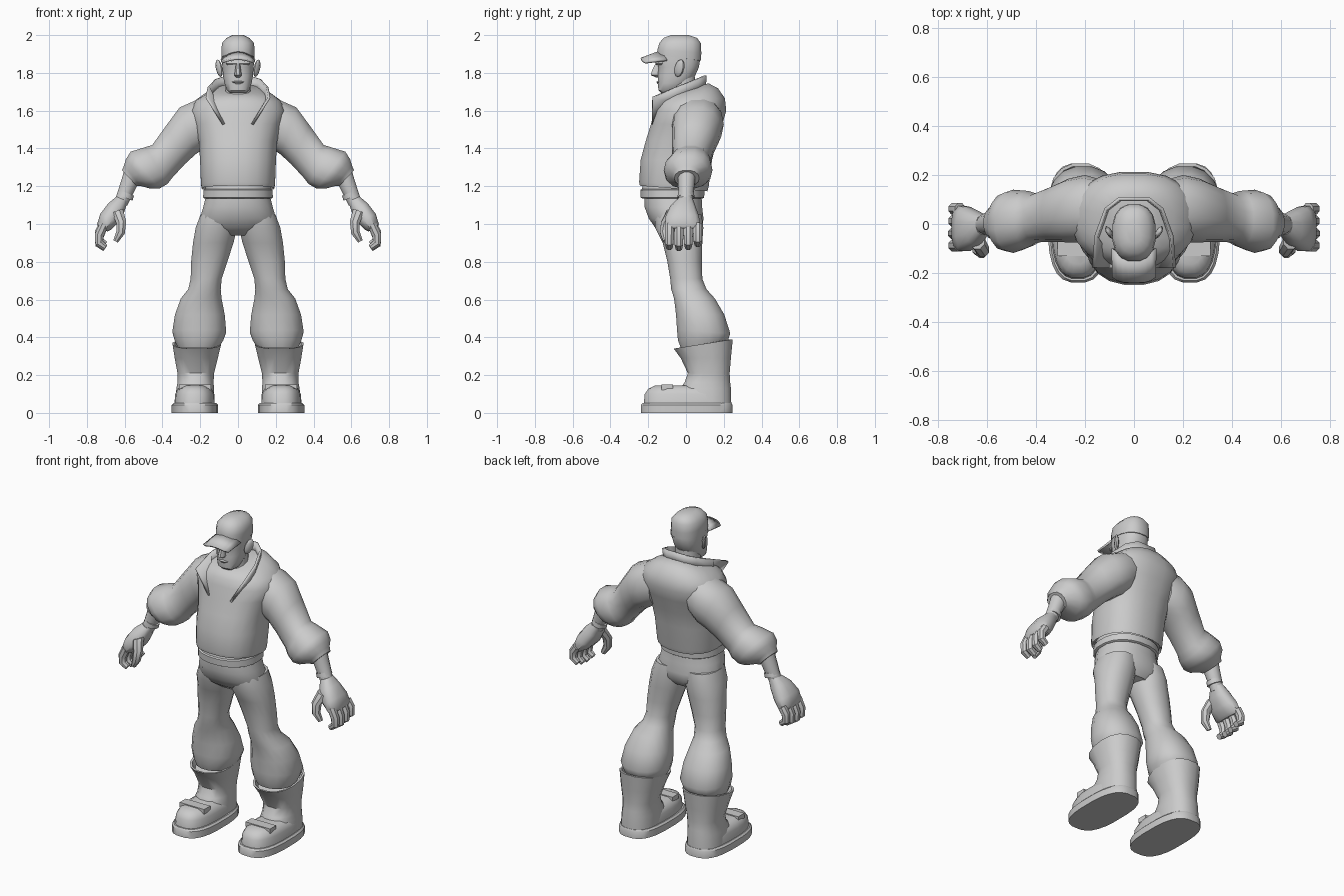
import bpy, bmesh
from math import sin, cos, pi, radians, hypot, copysign
from mathutils import Vector


def finish(name, bm, mirror=False, thick=0):
    bmesh.ops.recalc_face_normals(bm, faces=bm.faces)
    me = bpy.data.meshes.new(name)
    bm.to_mesh(me)
    bm.free()
    ob = bpy.data.objects.new(name, me)
    bpy.context.collection.objects.link(ob)
    if thick:
        s = ob.modifiers.new("Solid", 'SOLIDIFY')
        s.thickness, s.offset = thick, 0
    if mirror:
        ob.modifiers.new("Mirror", 'MIRROR')
    return ob


def V(z, x0, x1, y0, y1, dz=0):
    """Level section; dz raises the back and lowers the front."""
    return (x0, z, x1, z, y0, y1, dz)


def C(z, hx, y0, y1, dz=0):
    return V(z, -hx, hx, y0, y1, dz)


def loft(name, rows, n=16, power=0.9, mirror=False):
    """Skin oval sections, each spanning two points in XZ and a range in Y."""
    bm = bmesh.new()
    rings = []
    for x0, z0, x1, z1, y0, y1, *dz in rows:
        tilt = dz[0] if dz else 0
        ring = []
        for i in range(n):
            a = 2 * pi * (i + 0.5) / n
            c, s = (copysign(abs(f(a)) ** power, f(a)) for f in (cos, sin))
            ring.append(bm.verts.new(((x0 + x1) / 2 + c * (x1 - x0) / 2,
                                      (y0 + y1) / 2 + s * (y1 - y0) / 2,
                                      (z0 + z1) / 2 + c * (z1 - z0) / 2 + s * tilt)))
        rings.append(ring)
    for a, b in zip(rings, rings[1:]):
        for i in range(n):
            j = (i + 1) % n
            bm.faces.new((a[i], a[j], b[j], b[i]))
    bm.faces.new(rings[0])
    bm.faces.new(rings[-1])
    return finish(name, bm, mirror)


def tube(name, path, n=8):
    """Mirrored round tube through (x, y, z, radius) points."""
    rows = []
    for i, (x, y, z, r) in enumerate(path):
        a, b = path[max(i - 1, 0)], path[min(i + 1, len(path) - 1)]
        tx, tz = b[0] - a[0], b[2] - a[2]
        k = r / hypot(tx, tz)
        rows.append((x - tz * k, z + tx * k, x + tz * k, z - tx * k, y - r, y + r))
    return loft(name, rows, n, 1, True)


def sheet(name, edge_a, edge_b, thick):
    bm = bmesh.new()
    a = [bm.verts.new(p) for p in edge_a]
    b = [bm.verts.new(p) for p in edge_b]
    for i in range(len(a) - 1):
        bm.faces.new((a[i], a[i + 1], b[i + 1], b[i]))
    return finish(name, bm, thick=thick)


# Boots
loft("boot_sole", [V(0, .105, .352, -.24, .248), V(.042, .105, .352, -.24, .248),
                   V(.052, .115, .342, -.232, .243)], 24, .72, True)
loft("boot_foot", [V(.045, .122, .338, -.225, .235), V(.1, .125, .333, -.22, .235),
                   V(.128, .14, .32, -.2, .22), V(.145, .17, .29, -.165, .19)], 24, .75, True)
loft("boot_shaft", [V(.05, .125, .333, -.03, .242), V(.13, .125, .328, -.035, .24),
                    V(.16, .128, .322, -.01, .236), V(.21, .125, .322, .008, .233),
                    V(.29, .105, .337, -.03, .24), V(.365, .088, .348, -.068, .25, .025),
                    V(.365, .1, .336, -.055, .238, .025), V(.33, .11, .325, -.03, .22, .025)],
     16, .85, True)
bm = bmesh.new()
bmesh.ops.create_cube(bm, size=1)
bmesh.ops.scale(bm, vec=(.17, .06, .03), verts=bm.verts)
bmesh.ops.translate(bm, vec=(.228, -.1, .136), verts=bm.verts)
finish("boot_strap", bm, True)

# Trousers
loft("trouser_hips", [C(1.15, .172, -.222, .085), C(1.09, .187, -.222, .088),
                      C(1.03, .205, -.2, .095), C(.98, .2, -.165, .09),
                      C(.94, .1, -.11, .06)])
loft("trouser_leg", [V(1.05, .0, .2, -.17, .085), V(.98, .003, .226, -.165, .094),
                     V(.9, .022, .24, -.125, .088), V(.8, .055, .25, -.1, .085),
                     V(.71, .085, .252, -.085, .088), V(.655, .09, .265, -.08, .11),
                     V(.605, .085, .305, -.065, .155), V(.52, .068, .336, -.055, .205),
                     V(.43, .06, .35, -.05, .237, -.01), V(.385, .075, .338, -.045, .225),
                     V(.345, .1, .32, -.03, .2)], mirror=True)

# Belt
loft("belt", [C(1.135, .18, -.232, .09), C(1.14, .187, -.242, .098),
              C(1.18, .184, -.244, .1), C(1.185, .175, -.235, .09),
              C(1.21, .173, -.23, .09)], 20)

# Jacket body, raised collar and sleeves
loft("jacket_body", [C(1.205, .185, -.235, .105, -.015), C(1.188, .193, -.246, .115, -.015),
                     C(1.21, .198, -.25, .122, -.012), C(1.34, .203, -.242, .14),
                     C(1.44, .21, -.215, .165), C(1.53, .235, -.187, .195),
                     C(1.6, .255, -.17, .215), C(1.655, .225, -.155, .208, .01),
                     C(1.695, .165, -.135, .17, .025), C(1.715, .1, -.11, .12, .03)],
     20, .85)
top = [(.165, -.178, 1.67), (.155, -.05, 1.725), (.115, .06, 1.768), (.06, .103, 1.786)]
low = [(.065, -.18, 1.51), (.145, -.06, 1.645), (.105, .06, 1.70), (.055, .098, 1.715)]


def both(side):
    return side + [(-x, y, z) for x, y, z in reversed(side)]


sheet("jacket_collar", both(top), both(low), .014)
loft("jacket_sleeve", [(.12, 1.69, .14, 1.42, -.06, .18), (.22, 1.66, .18, 1.395, -.075, .2),
                       (.31, 1.62, .225, 1.365, -.075, .185), (.38, 1.525, .28, 1.315, -.073, .155),
                       (.455, 1.42, .345, 1.245, -.075, .125), (.49, 1.41, .372, 1.21, -.095, .135),
                       (.57, 1.385, .415, 1.185, -.118, .14), (.595, 1.345, .46, 1.185, -.11, .125),
                       (.605, 1.31, .515, 1.2, -.07, .08), (.615, 1.285, .535, 1.2, -.062, .07),
                       (.6, 1.27, .54, 1.205, -.05, .058)], 14, .9, True)

# Forearms and hands
tube("forearm", [(.55, .005, 1.29, .05), (.575, .002, 1.22, .046), (.603, 0, 1.15, .04),
                 (.62, -.005, 1.11, .037)], 12)
tube("wrist_band", [(.59, 0, 1.165, .044), (.6, 0, 1.14, .046)], 12)
loft("palm", [(.645, 1.145, .583, 1.12, -.042, .036), (.688, 1.11, .6, 1.065, -.085, .052),
              (.73, 1.055, .635, 1.005, -.112, .072), (.747, 1, .672, .968, -.112, .078),
              (.74, .98, .69, .96, -.1, .07)], 12, .8, True)
for i, up in enumerate((.006, 0, .006, .022)):
    y = -.088 + i * .05
    tube("finger_%d" % (i + 1), [(.71, y, .995, .026), (.735, y, .935 + up, .026),
                                 (.735, y, .893 + up, .024), (.703, y, .87 + up, .018)])
tube("thumb", [(.64, -.07, 1.07, .034), (.618, -.105, 1.01, .029),
               (.622, -.115, .955, .025), (.648, -.108, .908, .015)])

# Neck and head
loft("neck", [C(1.6, .09, -.1, .07), C(1.68, .07, -.1, .05), C(1.78, .068, -.09, .05)], 12)
loft("head", [C(1.693, .04, -.13, -.07), C(1.708, .06, -.147, -.03), C(1.745, .073, -.15, .015),
              C(1.785, .08, -.15, .05), C(1.83, .084, -.147, .07), C(1.86, .086, -.157, .075),
              C(1.91, .086, -.14, .075)], 16, .8)
loft("nose", [C(1.776, .012, -.16, -.13), C(1.788, .021, -.188, -.13),
              C(1.805, .018, -.185, -.13), C(1.85, .011, -.162, -.13)], 8)
loft("brow", [C(1.842, .058, -.157, -.12), C(1.85, .066, -.163, -.1),
              C(1.862, .064, -.16, -.1)], 12, .6)
loft("lower_lip", [C(1.742, .02, -.152, -.12), C(1.752, .034, -.158, -.12),
                   C(1.758, .028, -.15, -.12)], 8, .8)
bm = bmesh.new()
bmesh.ops.create_uvsphere(bm, u_segments=8, v_segments=6, radius=1)
for v in bm.verts:
    x, y, z = v.co
    v.co = Vector((.1 + .014 * x + .011 * y + .008 * z, -.035 + .026 * y + .008 * z, 1.825 + .046 * z))
finish("ear", bm, True)

# Cap and brim
loft("cap", [C(1.88, .084, -.145, .075, -.015), C(1.88, .089, -.153, .081, -.015),
             C(1.915, .09, -.153, .083, -.008), C(1.958, .086, -.143, .08),
             C(1.985, .062, -.12, .06), C(2, .03, -.08, .015)], 16, .82)
us = [i / 4 - 1 for i in range(9)]
sheet("cap_brim", [(.088 * u, -.135 + .035 * u * u, 1.913 - .045 * u * u) for u in us],
      [(.086 * u, -.238 + .022 * u ** 4, 1.874 - .02 * u * u) for u in us], .012)

# Smooth surfaces with crisp creases
bpy.ops.object.select_all(action='SELECT')
bpy.context.view_layer.objects.active = bpy.context.selected_objects[0]
bpy.ops.object.shade_smooth_by_angle(angle=radians(40))
